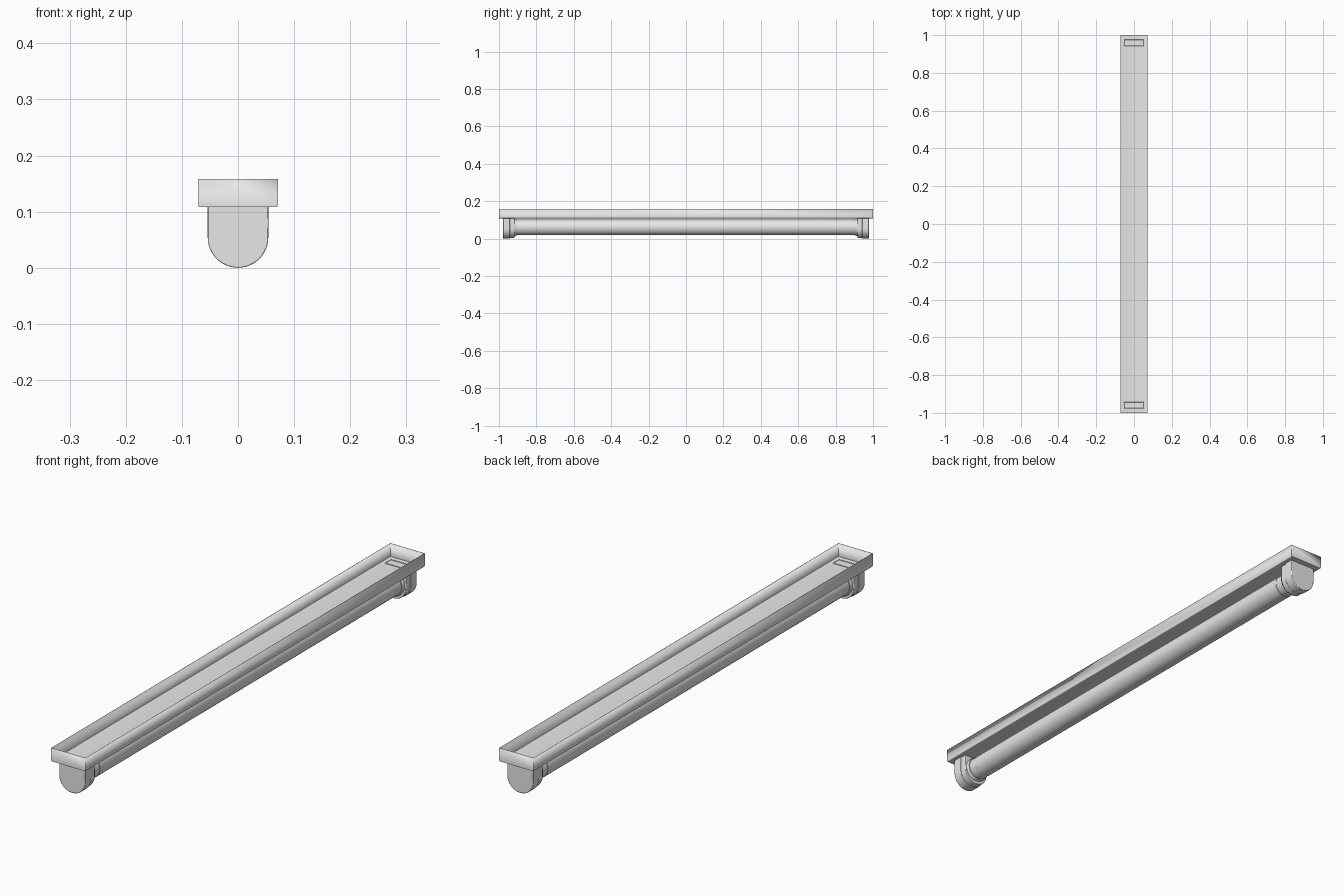
import bpy, bmesh, math
from mathutils import Vector, Matrix

cube = bpy.data.objects.get("Cube")
if cube:
    bpy.data.objects.remove(cube, do_unlink=True)

GREY = (0.8, 0.8, 0.8, 1)
mat = bpy.data.materials.new("light grey metal")
mat.use_nodes = True
mat.diffuse_color = GREY
mat.node_tree.nodes["Principled BSDF"].inputs["Base Color"].default_value = GREY

AXIS_Z = 0.06      # height of the tube axis
FLOOR_Z = 0.108    # underside of the tray


def finish(name, bm, smooth=True):
    bmesh.ops.recalc_face_normals(bm, faces=bm.faces)
    mesh = bpy.data.meshes.new(name)
    bm.to_mesh(mesh)
    bm.free()
    obj = bpy.data.objects.new(name, mesh)
    bpy.context.collection.objects.link(obj)
    mesh.materials.append(mat)
    if smooth:
        bpy.ops.object.select_all(action='DESELECT')
        obj.select_set(True)
        bpy.context.view_layer.objects.active = obj
        bpy.ops.object.shade_smooth_by_angle(angle=math.radians(35))
    return obj


def lathe(name, profile, steps=48):
    """Turn (y, radius) points about the tube axis."""
    bm = bmesh.new()
    verts = [bm.verts.new((0, y, AXIS_Z + r)) for y, r in profile]
    edges = [bm.edges.new(pair) for pair in zip(verts, verts[1:])]
    bmesh.ops.spin(bm, geom=verts + edges, cent=(0, 0, AXIS_Z), axis=(0, 1, 0),
                   angle=math.tau, steps=steps, use_duplicate=False)
    bmesh.ops.remove_doubles(bm, verts=bm.verts, dist=1e-5)
    return finish(name, bm)


def u_block(name, y0, y1, radius, top, pocket=False):
    """Block with a half-round bottom, extruded along y."""
    bm = bmesh.new()
    pts = [(radius, top)]
    for i in range(25):
        a = -math.pi * i / 24
        pts.append((radius * math.cos(a), 0.054 + radius * math.sin(a)))
    pts.append((-radius, top))
    face = bm.faces.new([bm.verts.new((x, y0, z)) for x, z in pts])
    new = bmesh.ops.extrude_face_region(bm, geom=[face])["geom"]
    bmesh.ops.translate(bm, vec=(0, y1 - y0, 0),
                        verts=[g for g in new if isinstance(g, bmesh.types.BMVert)])
    bmesh.ops.recalc_face_normals(bm, faces=bm.faces)
    if pocket:  # hollow top with a thin rim
        roof = max(bm.faces, key=lambda f: f.normal.z)
        bmesh.ops.inset_region(bm, faces=[roof], thickness=0.004)
        bmesh.ops.translate(bm, vec=(0, 0, -0.002), verts=roof.verts)
    obj = finish(name, bm)
    bevel = obj.modifiers.new("soft edges", 'BEVEL')
    bevel.width = 0.0018
    bevel.segments = 2
    bevel.limit_method = 'ANGLE'
    bevel.angle_limit = math.radians(50)
    return obj


# Open sheet-metal tray
bm = bmesh.new()
size = Matrix.Diagonal((0.142, 2, 0.05, 1))
bmesh.ops.create_cube(bm, size=1, matrix=Matrix.Translation((0, 0, FLOOR_Z + 0.025)) @ size)
bmesh.ops.delete(bm, geom=[f for f in bm.faces if f.normal.z > 0.5], context='FACES_ONLY')
long_edges = [e for e in bm.edges if all(v.co.z < 0.12 for v in e.verts)
              and abs(e.verts[0].co.y - e.verts[1].co.y) > 1]
bmesh.ops.bevel(bm, geom=long_edges, offset=0.003, segments=3, profile=0.5, affect='EDGES')
tray = finish("tray", bm)
sheet = tray.modifiers.new("sheet thickness", 'SOLIDIFY')
sheet.thickness = 0.0015
sheet.offset = -1

# Glass tube
lathe("tube", [(-0.875, 0.038), (-0.873, 0.042), (0.873, 0.042), (0.875, 0.038)])

# Fittings at both ends
for side, label in ((-1, "front"), (1, "back")):
    lathe(label + "_tube_cap", [(side * y, r) for y, r in (
        (0.87, 0.038), (0.874, 0.041), (0.912, 0.041), (0.915, 0.036), (0.93, 0.036))])
    lathe(label + "_collar", [(side * y, r) for y, r in (
        (0.905, 0.03), (0.905, 0.044), (0.908, 0.046), (0.93, 0.046))])
    u_block(label + "_holder_inner", side * 0.917, side * 0.944, 0.0515, FLOOR_Z)
    u_block(label + "_holder", side * 0.942, side * 0.978, 0.054, FLOOR_Z + 0.004, True)
